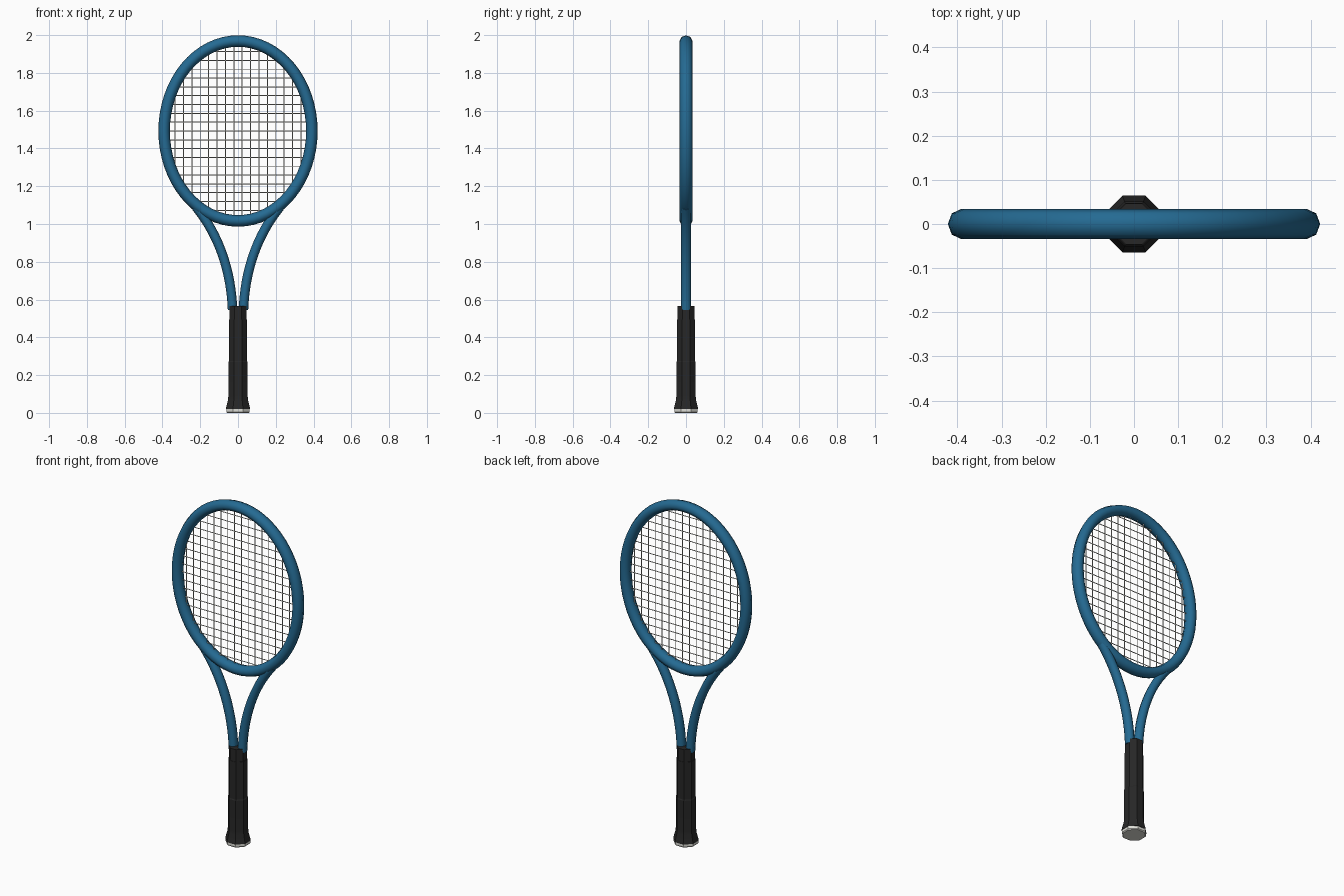
import bpy, bmesh, math
from mathutils import Vector

if "Cube" in bpy.data.objects:
    bpy.data.objects.remove(bpy.data.objects["Cube"])


def material(name, rgb):
    m = bpy.data.materials.new(name)
    m.diffuse_color = (*rgb, 1)
    m.use_nodes = True
    m.node_tree.nodes["Principled BSDF"].inputs["Base Color"].default_value = m.diffuse_color
    return m


BLUE = material("frame blue", (0.018, 0.145, 0.29))
BLACK = material("grip black", (0.02, 0.02, 0.02))
WHITE = material("off white", (0.72, 0.72, 0.67))

CZ, RX, RZ = 1.4925, 0.391, 0.476   # head centre and ellipse radii


def finish(name, bm, mat, angle=40):
    bmesh.ops.recalc_face_normals(bm, faces=bm.faces)
    me = bpy.data.meshes.new(name)
    bm.to_mesh(me)
    bm.free()
    me.materials.append(mat)
    ob = bpy.data.objects.new(name, me)
    bpy.context.collection.objects.link(ob)
    bpy.ops.object.select_all(action='DESELECT')
    ob.select_set(True)
    bpy.context.view_layer.objects.active = ob
    bpy.ops.object.shade_smooth_by_angle(angle=math.radians(angle))
    return ob


def sweep(bm, path, rw, ry, sides, closed=False):
    """Tube along a path in the xz plane: rw in plane, ry in depth."""
    n = len(path)
    rings = []
    for i, p in enumerate(path):
        a = path[(i - 1) % n] if closed else path[max(i - 1, 0)]
        b = path[(i + 1) % n] if closed else path[min(i + 1, n - 1)]
        t = (b - a).normalized()
        side = Vector((t.z, 0, -t.x))
        rings.append([bm.verts.new(p + side * rw * math.cos(k * math.tau / sides)
                                   + Vector((0, ry * math.sin(k * math.tau / sides), 0)))
                      for k in range(sides)])
    for i in range(n if closed else n - 1):
        r, s = rings[i], rings[(i + 1) % n]
        for k in range(sides):
            j = (k + 1) % sides
            bm.faces.new((r[k], r[j], s[j], s[k]))
    if not closed:
        bm.faces.new(rings[0])
        bm.faces.new(rings[-1])


def octagon_loft(name, profile, mat):
    """Octagonal handle piece from (flat-to-centre distance, height) pairs."""
    bm = bmesh.new()
    rings = []
    for r, z in profile:
        c = r / math.cos(math.pi / 8)
        rings.append([bm.verts.new((c * math.cos((k + .5) * math.pi / 4),
                                    c * math.sin((k + .5) * math.pi / 4), z))
                      for k in range(8)])
    for r, s in zip(rings, rings[1:]):
        for k in range(8):
            j = (k + 1) % 8
            bm.faces.new((r[k], r[j], s[j], s[k]))
    bm.faces.new(rings[0])
    bm.faces.new(rings[-1])
    return finish(name, bm, mat, 30)


# Head hoop
bm = bmesh.new()
hoop = [Vector((RX * math.cos(a), 0, CZ + RZ * math.sin(a)))
        for a in (i * math.tau / 64 for i in range(64))]
sweep(bm, hoop, 0.0305, 0.034, 8, closed=True)
finish("head_hoop", bm, BLUE, 60)

# Throat arms, one cubic curve mirrored
ctrl = [Vector(p) for p in ((0.029, 0, 0.545), (0.036, 0, 0.75),
                            (0.10, 0, 0.94), (0.222, 0, 1.09))]
for sx, label in ((1, "right"), (-1, "left")):
    path = []
    for i in range(17):
        t = i / 16
        u = 1 - t
        p = ctrl[0]*u**3 + ctrl[1]*3*u*u*t + ctrl[2]*3*u*t*t + ctrl[3]*t**3
        path.append(Vector((p.x * sx, 0, p.z)))
    bm = bmesh.new()
    sweep(bm, path, 0.025, 0.027, 8)
    finish("throat_arm_" + label, bm, BLUE, 60)

# Strings: 16 mains and 19 crosses reaching into the hoop
bm = bmesh.new()
for i in range(16):
    x = (i - 7.5) * 0.0444
    h = (RZ - 0.015) * math.sqrt(1 - (x / (RX - 0.015)) ** 2)
    sweep(bm, [Vector((x, 0, CZ - h)), Vector((x, 0, CZ + h))], 0.0025, 0.0025, 6)
finish("main_strings", bm, WHITE, 70)
bm = bmesh.new()
for i in range(-9, 10):
    z = i * 0.0467
    w = (RX - 0.015) * math.sqrt(1 - (z / (RZ - 0.015)) ** 2)
    sweep(bm, [Vector((-w, 0, CZ + z)), Vector((w, 0, CZ + z))], 0.0025, 0.0025, 6)
finish("cross_strings", bm, WHITE, 70)

# Handle: butt cap, flared grip and collar
octagon_loft("butt_cap", [(0.058, 0), (0.062, 0.005), (0.062, 0.024)], WHITE)
octagon_loft("grip", [(0.064, 0.02), (0.062, 0.032), (0.053, 0.068),
                      (0.051, 0.09), (0.051, 0.27), (0.048, 0.275), (0.048, 0.495)], BLACK)
octagon_loft("grip_collar", [(0.046, 0.48), (0.046, 0.567)], BLACK)
